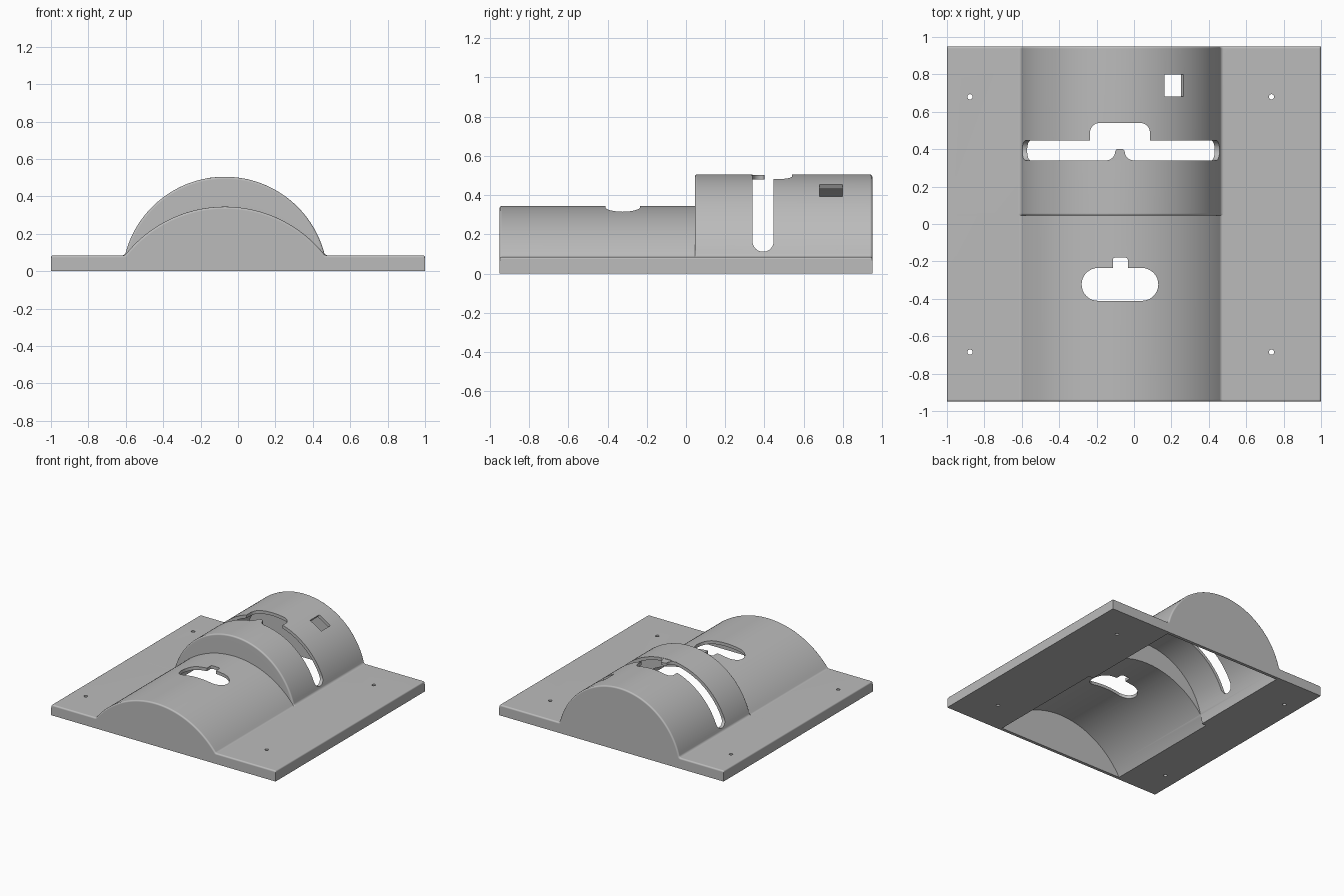
import bpy, bmesh
from math import sin, cos, pi, sqrt, atan2, radians
from mathutils import Matrix

cube = bpy.data.objects.get("Cube")
if cube:
    bpy.data.objects.remove(cube, do_unlink=True)

CX = -0.07                      # hump axis
PLATE = 0.085                   # plate thickness
EDGE = 0.012                    # edge rounding
FRONT = (0.68, -0.335)          # radius and axis height of each hump
REAR = (0.55, -0.045)
HALF_LEN, STEP, WALL = 0.95, 0.045, 0.025

grey = bpy.data.materials.new("matte grey")
grey.use_nodes = True
COLOUR = (0.5, 0.5, 0.5, 1)
grey.diffuse_color = COLOUR
grey.node_tree.nodes["Principled BSDF"].inputs["Base Color"].default_value = COLOUR


def finish(bm, name):
    bmesh.ops.recalc_face_normals(bm, faces=bm.faces)
    mesh = bpy.data.meshes.new(name)
    bm.to_mesh(mesh)
    bm.free()
    mesh.materials.append(grey)
    obj = bpy.data.objects.new(name, mesh)
    bpy.context.collection.objects.link(obj)
    return obj


def loft(name, rings):
    """Skin closed rings of 3D points and cap both ends."""
    bm = bmesh.new()
    loops = [[bm.verts.new(p) for p in ring] for ring in rings]
    for a, b in zip(loops, loops[1:]):
        for i in range(len(a)):
            j = (i + 1) % len(a)
            bm.faces.new((a[i], a[j], b[j], b[i]))
    bm.faces.new(loops[0])
    bm.faces.new(loops[-1])
    bmesh.ops.remove_doubles(bm, verts=bm.verts, dist=1e-5)
    bmesh.ops.dissolve_degenerate(bm, edges=bm.edges, dist=1e-5)
    return finish(bm, name)


def arc(cx, cy, r, a0, a1, n):
    return [(cx + r * cos(a0 + (a1 - a0) * i / n),
             cy + r * sin(a0 + (a1 - a0) * i / n)) for i in range(n + 1)]


def prism(name, outline, z0, z1):
    return loft(name, [[(x, y, z) for x, y in outline] for z in (z0, z1)])


def shell_profile(hump, y, d_plate=0.0, d_hump=0.0, fillet=0.02):
    """Outline of plate and hump with blended foot and rounded plate edge."""
    r, cz = hump[0] - d_hump, hump[1]
    p = PLATE - d_plate
    xf = sqrt((r + fillet) ** 2 - (p + fillet - cz) ** 2)
    foot = atan2(p + fillet - cz, xf)
    right = [(1, 0)] + arc(1 - EDGE, p - EDGE, EDGE, 0, pi / 2, 4)
    right += arc(CX + xf, p + fillet, fillet, -pi / 2, foot - pi, 6)
    dome = arc(CX, cz, r, foot, pi - foot, 72)[1:-1]
    left = [(1 - EDGE, p), (1, p - EDGE)]
    left = arc(CX - xf, p + fillet, fillet, -foot, -pi / 2, 6)
    left += arc(EDGE - 1, p - EDGE, EDGE, pi / 2, pi, 4) + [(-1, 0)]
    return [(x, y, z) for x, z in right + dome + left]


# Body: rounded ends and a step between the low and high humps
ease = [(EDGE * (1 - sin(t)), EDGE * (1 - cos(t))) for t in [pi / 8 * i for i in range(5)]]
rings = [shell_profile(FRONT, -HALF_LEN + dy, d, d)
         for d, dy in ease]
rings.append(shell_profile(FRONT, STEP))
rings += [shell_profile(REAR, STEP + dy, 0, d) for d, dy in ease]
rings += [shell_profile(REAR, HALF_LEN - dy, d, d) for d, dy in reversed(ease)]
body = loft("cover_body", rings)


def cavity(name, hump, y0, y1):
    r, cz = hump[0] - WALL, hump[1]
    low = atan2(-0.02 - cz, sqrt(r * r - (cz + 0.02) ** 2))
    pts = arc(CX, cz, r, low, pi - low, 72)
    return loft(name, [[(x, y, z) for x, z in pts] for y in (y0, y1)])


cutters = [cavity("front_cavity", FRONT, WALL - HALF_LEN, STEP + WALL + 0.003),
           cavity("rear_cavity", REAR, STEP + WALL, HALF_LEN - WALL)]

# Long slot over the rear hump, round at both feet
slot = arc(0.393, 0.165, 0.054, pi, 2 * pi, 20) + [(0.447, 0.7), (0.339, 0.7)]
cutters.append(loft("long_slot", [[(x, y, z) for y, z in slot] for x in (-0.8, 0.7)]))

# Wide notch behind the slot
notch = [(-0.235, 0.4), (0.085, 0.4)]
notch += arc(0.035, 0.49, 0.05, 0, pi / 2, 8) + arc(-0.185, 0.49, 0.05, pi / 2, pi, 8)
cutters.append(prism("slot_notch", notch, 0.3, 0.7))

# Oval opening with key notch in the front hump
oval = arc(0.042, -0.323, 0.088, -pi / 2, pi / 2, 16)
oval += [(-0.033, -0.235)] + arc(-0.045, -0.192, 0.012, 0, pi / 2, 4)
oval += arc(-0.101, -0.192, 0.012, pi / 2, pi, 4) + [(-0.113, -0.235)]
oval += arc(-0.192, -0.323, 0.088, pi / 2, 3 * pi / 2, 16)
cutters.append(prism("oval_opening", oval, 0.15, 0.6))

# Square window cut along the rear hump's radius
bm = bmesh.new()
bmesh.ops.create_cube(bm, size=1, matrix=Matrix.Translation((CX, 0.74, REAR[1]))
                      @ Matrix.Rotation(radians(31.3), 4, 'Y')
                      @ Matrix.Translation((0, 0, REAR[0]))
                      @ Matrix.Diagonal((0.117, 0.117, 0.2, 1)))
cutters.append(finish(bm, "square_window"))

# Screw holes
for x in (-0.877, 0.735):
    for y in (-0.685, 0.68):
        cutters.append(prism("screw_hole", arc(x, y, 0.014, 0, 2 * pi, 20)[:-1], -0.1, 0.2))

bpy.context.view_layer.objects.active = body
for cutter in cutters:
    mod = body.modifiers.new(cutter.name, 'BOOLEAN')
    mod.operation, mod.solver, mod.object = 'DIFFERENCE', 'EXACT', cutter
    bpy.ops.object.modifier_apply(modifier=mod.name)
    bpy.data.objects.remove(cutter, do_unlink=True)

# Small tongue with flared root inside the long slot
tongue = [(-0.15, 0.335), (0.0, 0.335)] + arc(0.0, 0.39, 0.05, -pi / 2, -pi, 8)
tongue += arc(-0.065, 0.386, 0.015, 0, pi / 2, 4) + arc(-0.085, 0.386, 0.015, pi / 2, pi, 4)
tongue += arc(-0.15, 0.39, 0.05, 0, -pi / 2, 8)
tab = prism("slot_tongue", tongue, 0.48, 0.502)

for obj in (body, tab):
    bpy.ops.object.select_all(action='DESELECT')
    obj.select_set(True)
    bpy.context.view_layer.objects.active = obj
    bpy.ops.object.shade_smooth_by_angle(angle=radians(32))
    obj.modifiers.new("even_shading", 'WEIGHTED_NORMAL').keep_sharp = True
